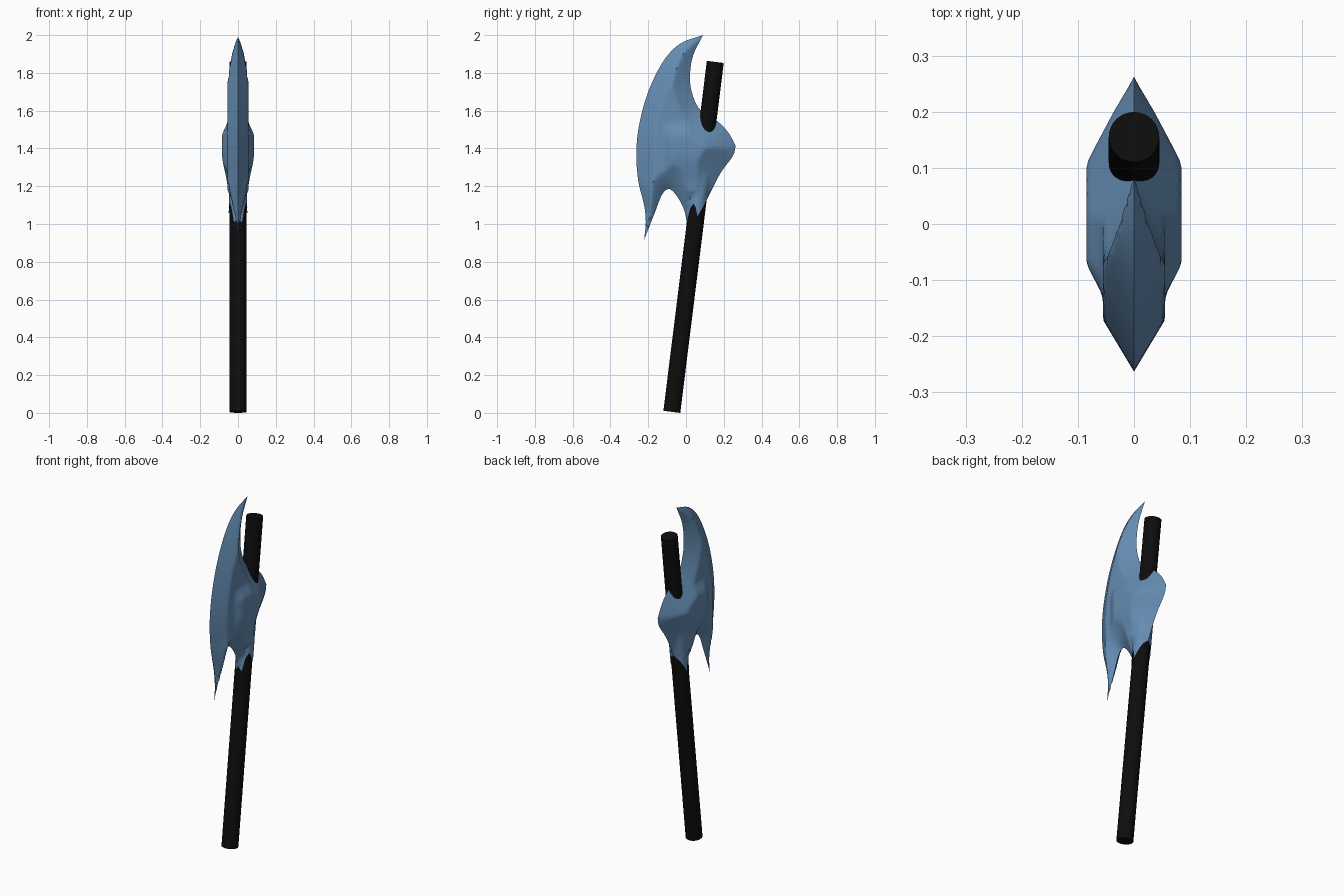
import bpy, bmesh, math
from mathutils import Vector
from mathutils.geometry import delaunay_2d_cdt, intersect_point_line

if "Cube" in bpy.data.objects:
    bpy.data.objects.remove(bpy.data.objects["Cube"])


def material(name, col):
    m = bpy.data.materials.new(name)
    m.diffuse_color = (*col, 1)
    m.use_nodes = True
    m.node_tree.nodes["Principled BSDF"].inputs["Base Color"].default_value = m.diffuse_color
    return m


steel = material("blue steel", (0.13, 0.265, 0.45))
black = material("black wood", (0.004, 0.004, 0.004))


def finish(bm, name, mat, angle):
    bmesh.ops.recalc_face_normals(bm, faces=bm.faces)
    me = bpy.data.meshes.new(name)
    bm.to_mesh(me)
    bm.free()
    me.materials.append(mat)
    ob = bpy.data.objects.new(name, me)
    bpy.context.collection.objects.link(ob)
    bpy.ops.object.select_all(action='DESELECT')
    ob.select_set(True)
    bpy.context.view_layer.objects.active = ob
    bpy.ops.object.shade_smooth_by_angle(angle=math.radians(angle))
    return ob


# Leaning handle
LOW, TOP = Vector((0, -0.075, 0.0056)), Vector((0, 0.155, 1.858))
R = 0.045
bm = bmesh.new()
bmesh.ops.create_cone(bm, cap_ends=True, segments=32, radius1=R, radius2=R,
                      depth=(TOP - LOW).length)
bmesh.ops.rotate(bm, verts=bm.verts, matrix=Vector((0, 0, 1)).rotation_difference(TOP - LOW).to_matrix())
bmesh.ops.translate(bm, verts=bm.verts, vec=(LOW + TOP) / 2)
finish(bm, "handle", black, 40)

# Axe head outline in (y, z): smooth curves that meet in sharp corners
CURVES = [
    # cutting edge
    [(0.09, 2.0), (-0.03, 1.955), (-0.12, 1.862), (-0.2, 1.7), (-0.247, 1.53), (-0.263, 1.38),
     (-0.253, 1.23), (-0.222, 1.1), (-0.213, 1.01), (-0.222, 0.915)],
    # hook under the blade
    [(-0.222, 0.915), (-0.165, 1.06), (-0.127, 1.155), (-0.09, 1.185), (-0.05, 1.15),
     (-0.012, 1.08), (0.005, 1.01)],
    # toothed lower rim of the socket
    [(0.005, 1.01), (0.022, 1.08), (0.04, 1.108)],
    [(0.04, 1.108), (0.052, 1.085), (0.06, 1.04)],
    [(0.06, 1.04), (0.106, 1.12), (0.18, 1.265), (0.248, 1.36), (0.263, 1.415)],
    # back of the socket and upper horn
    [(0.263, 1.415), (0.222, 1.487), (0.165, 1.545), (0.075, 1.605), (0.033, 1.69),
     (0.021, 1.78), (0.037, 1.89), (0.09, 2.0)],
]


def spline(pts, n=6):
    p = [Vector(q) for q in pts]
    p = [2 * p[0] - p[1]] + p + [2 * p[-1] - p[-2]]
    out = []
    for a, b, c, d in zip(p, p[1:], p[2:], p[3:]):
        for i in range(n):
            t = i / n
            out.append(0.5 * (2 * b + (c - a) * t + (2 * a - 5 * b + 4 * c - d) * t * t
                              + (3 * b - a - 3 * c + d) * t ** 3))
    return out


rim = [v for c in CURVES for v in spline(c)]
segs = list(zip(rim, rim[1:] + rim[:1]))


def rim_distance(p):
    best = 9
    for a, b in segs:
        q, t = intersect_point_line(p, a, b)
        q = a if t < 0 else b if t > 1 else q.to_2d()
        best = min(best, (p - q.to_2d()).length)
    return best


def inside(p):
    hit = False
    for a, b in segs:
        if (a.y > p.y) != (b.y > p.y) and p.x < a.x + (p.y - a.y) * (b.x - a.x) / (b.y - a.y):
            hit = not hit
    return hit


def step(a, b, v):
    t = max(0, min(1, (v - a) / (b - a)))
    return t * t * (3 - 2 * t)


def half_thickness(p, d):
    # bevelled from the rim to a flat blade, thicker around the socket
    y, z = p
    low = 1 - step(1.1, 1.3, z)
    swell = step(-0.14, -0.06, y) * step(1.18, 1.38, z) * (1 - step(1.46, 1.55, z))
    h = min((0.6 + 0.3 * low) * d, 0.055 + 0.03 * swell)
    # sleeve hugging the handle below the socket
    if z < 1.4:
        axis = LOW.y + (z - LOW.z) * (TOP.y - LOW.y) / (TOP.z - LOW.z)
        off = abs(y - axis) * 0.993
        if off < 0.049:
            h = max(h, math.sqrt(0.049 ** 2 - off ** 2))
    return h


# Fill the outline with a fine staggered grid and raise it on both sides
G = 0.015
pts, dist = list(rim), [0.0] * len(rim)
for j in range(75):
    for i in range(38):
        p = Vector((-0.27 + (i + 0.5 * (j % 2)) * G, 0.91 + j * G))
        if inside(p):
            d = rim_distance(p)
            if d > 0.006:
                pts.append(p)
                dist.append(d)
res = delaunay_2d_cdt(pts, [], [list(range(len(rim)))], 1, 1e-6)
co, tris, orig = res[0], res[2], res[3]
bm = bmesh.new()
for side in (1, -1):
    vs = []
    for p, o in zip(co, orig):
        d = dist[o[0]] if o else rim_distance(p)
        vs.append(bm.verts.new((side * half_thickness(p, d), p.x, p.y)))
    for f in tris:
        bm.faces.new([vs[k] for k in (f if side > 0 else f[::-1])])
bmesh.ops.remove_doubles(bm, verts=bm.verts, dist=1e-4)
finish(bm, "axe_head", steel, 50)
